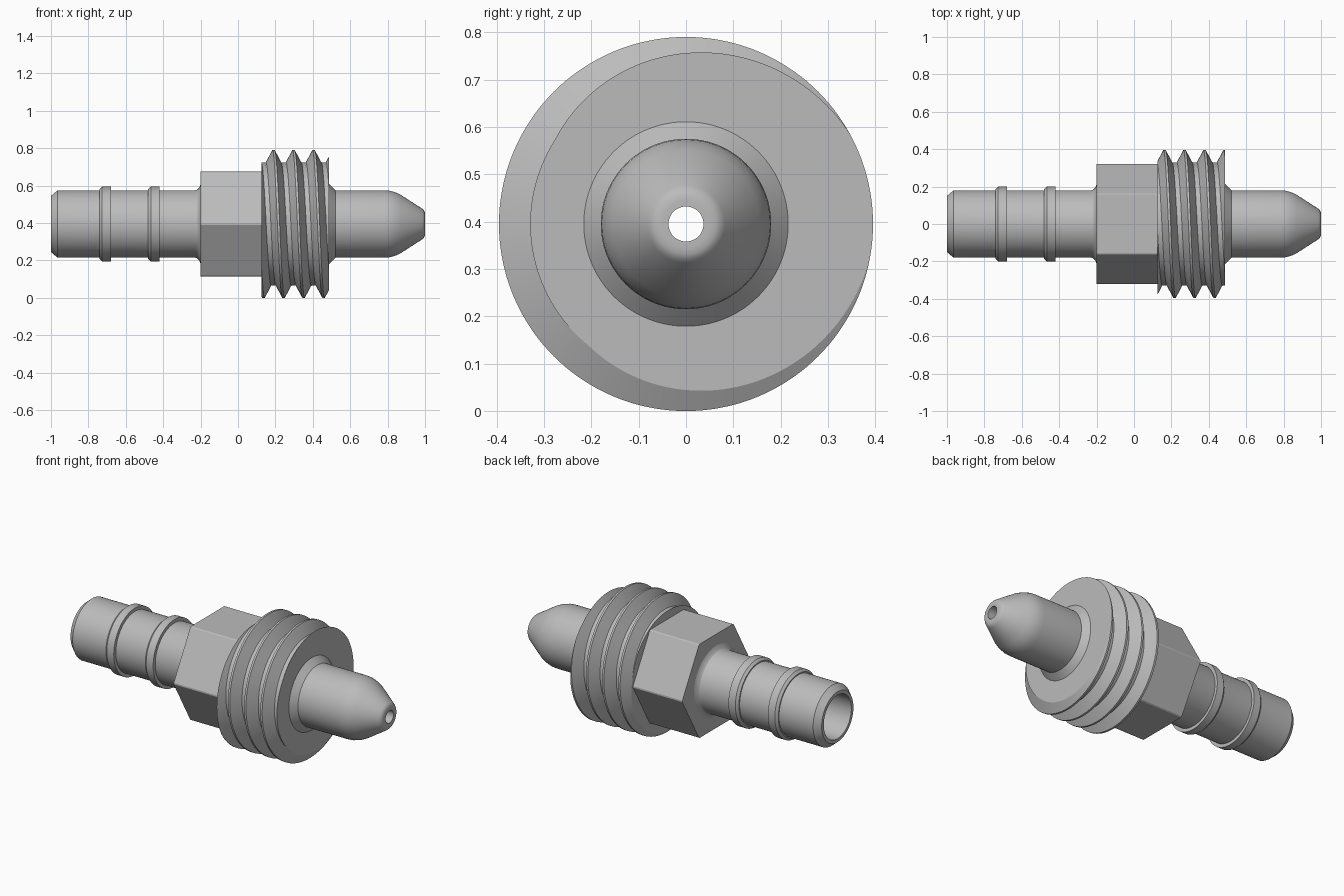
import bpy
import bmesh
from math import sin, cos, pi, radians

AXIS_Z = 0.395      # height of the long axis
SLEEVE = 0.165      # inner radius of parts fitted around the body wall

if "Cube" in bpy.data.objects:
    bpy.data.objects.remove(bpy.data.objects["Cube"], do_unlink=True)

steel = bpy.data.materials.new("light_grey_metal")
steel.use_nodes = True
GREY = (0.5, 0.5, 0.5, 1)
steel.diffuse_color = GREY
steel.node_tree.nodes["Principled BSDF"].inputs["Base Color"].default_value = GREY


def sweep(name, section, segments, start=0.0, bevel=0.0):
    """Revolve a closed section about the long axis.
    section(turn) gives the (x, radius) points at that fraction of a turn."""
    bm = bmesh.new()
    rows = []
    for i in range(segments + 1):
        a = start + 2 * pi * i / segments
        rows.append([bm.verts.new((x, -r * sin(a), AXIS_Z + r * cos(a)))
                     for x, r in section(i / segments)])
    for row, nxt in zip(rows, rows[1:]):
        for j in range(len(row)):
            k = (j + 1) % len(row)
            bm.faces.new((row[j], row[k], nxt[k], nxt[j]))
    bmesh.ops.remove_doubles(bm, verts=bm.verts, dist=0.0001)
    bmesh.ops.dissolve_degenerate(bm, dist=0.0001, edges=bm.edges)
    if bevel:
        long_edges = [e for e in bm.edges
                      if abs(e.verts[0].co.x - e.verts[1].co.x) > 0.1
                      and (e.verts[0].co.yz - e.verts[1].co.yz).length < 0.001
                      and abs(e.verts[0].co.y) + abs(e.verts[0].co.z - AXIS_Z) > 0.3]
        bmesh.ops.bevel(bm, geom=long_edges, offset=bevel, segments=1,
                        affect='EDGES')
    bmesh.ops.recalc_face_normals(bm, faces=bm.faces)
    mesh = bpy.data.meshes.new(name)
    bm.to_mesh(mesh)
    bm.free()
    mesh.materials.append(steel)
    mesh.shade_smooth()
    mesh.set_sharp_from_angle(angle=radians(25))
    obj = bpy.data.objects.new(name, mesh)
    bpy.context.collection.objects.link(obj)
    return obj


# Hollow body: hose end, fillet at the nut, collar, tapered nose, then the bore
TUBE = 0.18
body = [(-1, 0.15), (-0.965, TUBE), (-0.23, TUBE), (-0.217, 0.184),
        (-0.207, 0.194), (-0.2, 0.212), (-0.19, 0.212), (-0.19, TUBE),
        (0.48, TUBE), (0.48, 0.218), (0.485, 0.218), (0.522, TUBE),
        (0.78, TUBE), (0.81, 0.178), (0.84, 0.17), (0.87, 0.156),
        (0.985, 0.082), (0.994, 0.073), (0.999, 0.063), (1, 0.05),
        (1, 0.037), (0.92, 0.037), (0.8, 0.13), (-1, 0.13)]
sweep("hollow_body", lambda t: body, 96)

# Hose retaining rings
for label, x in (("outer", -0.74), ("inner", -0.48)):
    ring = [(x, SLEEVE), (x, 0.187), (x + 0.014, 0.2),
            (x + 0.06, 0.2), (x + 0.06, SLEEVE)]
    sweep(label + "_hose_ring", lambda t: ring, 96)

# Hexagonal nut with flats at top and bottom
nut = [(-0.2, SLEEVE), (-0.2, 0.323), (0.125, 0.323), (0.125, SLEEVE)]
sweep("hex_nut", lambda t: nut, 6, start=pi / 6, bevel=0.005)

# Helical thread, cut off square at both ends
X0, X1 = 0.125, 0.487
PITCH, CREST_X = 0.107, 0.19
CREST, ROOT = 0.395, 0.329
HALF_CREST, HALF_BASE = 0.006, 0.041


def thread_radius(offset):
    d = abs((offset + PITCH / 2) % PITCH - PITCH / 2)
    f = (HALF_BASE - d) / (HALF_BASE - HALF_CREST)
    return ROOT + (CREST - ROOT) * min(1, max(0, f))


def thread_section(t):
    shift = CREST_X + PITCH * t
    points = [(X0, SLEEVE), (X0, thread_radius(X0 - shift))]
    for k in range(-3, 5):
        for d in (-HALF_BASE, -HALF_CREST, HALF_CREST, HALF_BASE):
            x = min(X1, max(X0, shift + k * PITCH + d))
            points.append((x, thread_radius(x - shift)))
    return points + [(X1, thread_radius(X1 - shift)), (X1, SLEEVE)]


sweep("screw_thread", thread_section, 144)
